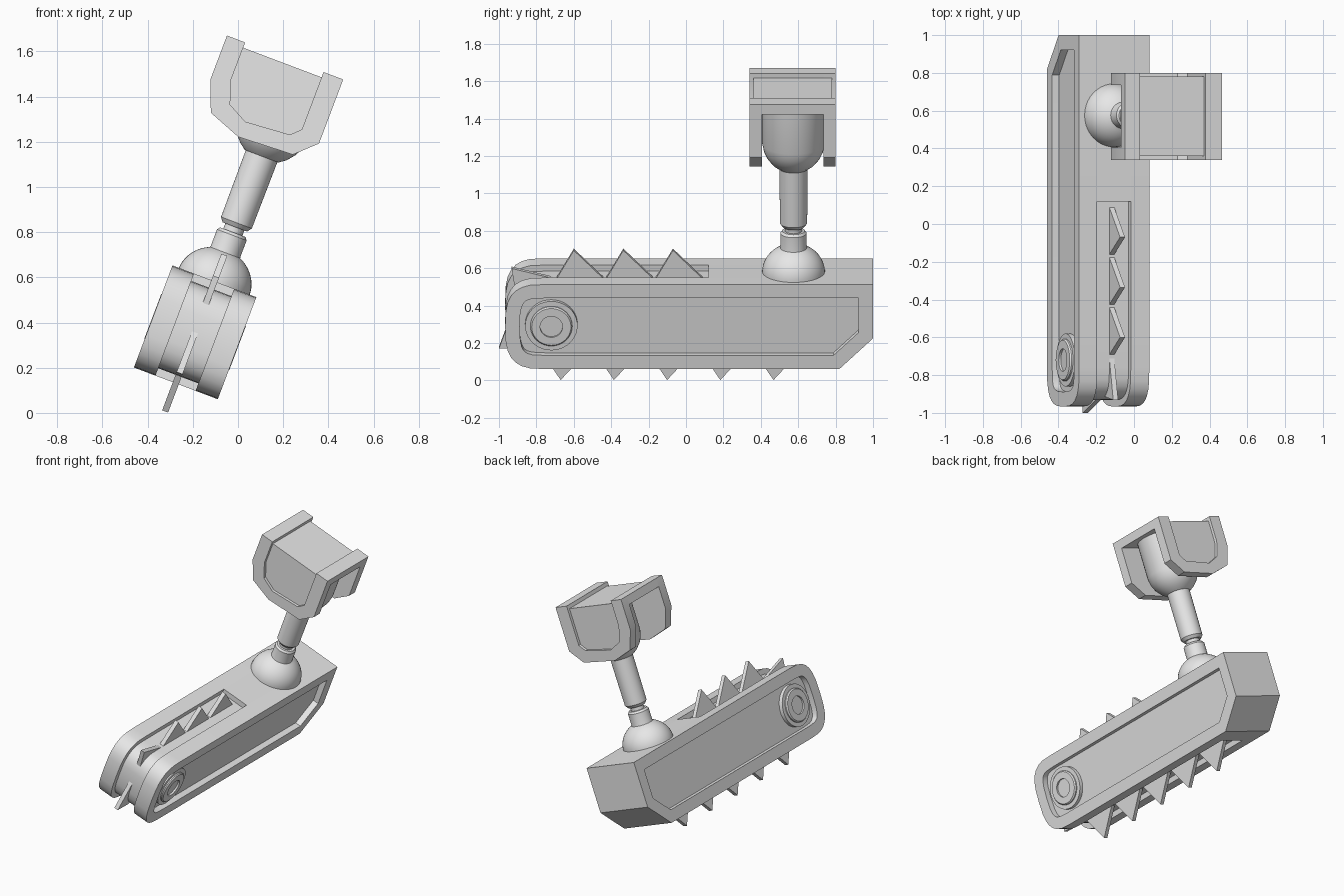
import bpy, bmesh, math
from mathutils import Matrix

cube = bpy.data.objects.get("Cube")
if cube:
    bpy.data.objects.remove(cube, do_unlink=True)

grey = bpy.data.materials.new("plain_grey")
grey.use_nodes = True
grey.diffuse_color = (0.8, 0.8, 0.8, 1)
grey.node_tree.nodes["Principled BSDF"].inputs["Base Color"].default_value = (0.8, 0.8, 0.8, 1)

# Everything is built upright, then leaned sideways by this rotation
LEAN = Matrix.Rotation(math.radians(20.7), 4, 'Y')
AXIS = -0.304                    # centre plane of the bar and the arm
TOP, BOTTOM, MID = 0.508, 0.025, 0.2665
parts = []


def finish(name, bm, place=Matrix()):
    bm.transform(LEAN @ place)
    mesh = bpy.data.meshes.new(name)
    bm.to_mesh(mesh)
    bm.free()
    mesh.materials.append(grey)
    obj = bpy.data.objects.new(name, mesh)
    bpy.context.collection.objects.link(obj)
    parts.append(obj)


def prism(name, outline, axis, lo, hi, recess_side=0):
    """Extrude an outline along x or y, optionally sinking a panel into one end."""
    bm = bmesh.new()

    def point(a, b, d):
        return (d, a, b) if axis == 'x' else (a, d, b)
    ends = [[bm.verts.new(point(a, b, d)) for a, b in outline] for d in (lo, hi)]
    caps = [bm.faces.new(ring) for ring in ends]
    n = len(outline)
    for i in range(n):
        j = (i + 1) % n
        bm.faces.new((ends[0][i], ends[0][j], ends[1][j], ends[1][i]))
    bmesh.ops.recalc_face_normals(bm, faces=bm.faces[:])
    if recess_side:
        cap = caps[1] if recess_side > 0 else caps[0]
        bmesh.ops.inset_individual(bm, faces=[cap], thickness=0.078, use_even_offset=True)
        floor = bmesh.ops.extrude_discrete_faces(bm, faces=[cap])["faces"][0]
        bmesh.ops.translate(bm, verts=floor.verts[:], vec=(-0.04 * recess_side, 0, 0))
    finish(name, bm)


def lathe(name, profile, place):
    """Turn a (radius, height) profile around its own z axis."""
    bm = bmesh.new()
    verts = [bm.verts.new((r, 0, h)) for r, h in profile]
    edges = [bm.edges.new(pair) for pair in zip(verts, verts[1:])]
    bmesh.ops.spin(bm, geom=verts + edges, cent=(0, 0, 0), axis=(0, 0, 1),
                   angle=math.tau, steps=40, use_merge=True)
    bmesh.ops.remove_doubles(bm, verts=bm.verts[:], dist=0.0005)
    bmesh.ops.recalc_face_normals(bm, faces=bm.faces[:])
    finish(name, bm, place)


def nose(inset=0):
    """Rounded front end, from top to bottom."""
    pts = []
    for i in range(15):
        t = math.pi * i / 14
        s, c = math.sin(t), math.cos(t)
        y = -0.757 - (0.21 - inset) * abs(s) ** (2 / 3)
        z = MID + (0.2415 - inset) * math.copysign(abs(c) ** (2 / 3), c)
        pts.append((y, z))
    return pts


# Bar: two side plates with sunken panels, and a core with the blade slot
tail = [(0.82, BOTTOM), (1, 0.2), (1, TOP)]
side = nose() + tail
prism("left_side_plate", side, 'x', -0.21, -0.105, 1)
prism("right_side_plate", side, 'x', -0.502, -0.40, -1)
slot = 0.035
core = [(0.12, TOP), (0.12, TOP - slot)] + nose(slot) + [(0.66, BOTTOM + slot), (0.66, BOTTOM)] + tail
prism("slotted_core", core, 'x', -0.40, -0.21)

# Wheel hubs inside the side panels
hub = [(0, 0.03), (0.06, 0.03), (0.06, 0.042), (0.105, 0.042), (0.112, 0.034),
       (0.112, 0.026), (0.14, 0.026), (0.14, -0.01)]
for label, x, sign in (("left", -0.145, 1), ("right", -0.462, -1)):
    lathe(label + "_hub", hub, Matrix.Translation((x, -0.72, MID)) @
          Matrix.Rotation(sign * math.pi / 2, 4, 'Y'))


# Saw teeth running around the slot
def tooth(name, outline):
    prism(name, outline, 'x', AXIS - 0.014, AXIS + 0.014)


for i in range(3):
    y = -0.695 + 0.265 * i
    tooth(f"top_tooth_{i + 1}", [(y, 0.465), (y + 0.095, 0.633), (y + 0.26, 0.465)])
for i in range(5):
    y = -0.67 + 0.2845 * i
    tooth(f"bottom_tooth_{i + 1}", [(y - 0.11, 0.065), (y, -0.108), (y + 0.15, 0.065)])
tooth("upper_nose_tooth", [(-0.70, 0.47), (-0.932, 0.53), (-0.91, 0.38)])
tooth("lower_nose_tooth", [(-0.92, 0.30), (-1.0, 0.073), (-0.87, 0.07)])

# Domed joint, arm and bowl
dome = [(0.168 * math.cos(a), TOP - 0.005 + 0.155 * math.sin(a))
        for a in (math.radians(6.5 * k) for k in range(11))]
stand = Matrix.Translation((AXIS, 0.575, 0))
lathe("joint_dome", dome + [(0.07, 0.65), (0.07, 0.727), (0.06, 0.74), (0.045, 0.74),
                            (0.045, 0.78)], stand)
lathe("arm", [(0, 0.765), (0.058, 0.765), (0.073, 0.785), (0.075, 1.13), (0, 1.13)], stand)
lathe("bowl", [(0, 1.095), (0.08, 1.1), (0.11, 1.122), (0.14, 1.158), (0.158, 1.195),
               (0.168, 1.24), (0.168, 1.5)], stand)

# Head: U-shaped cheeks with sunken panels, bridged by a slab with raised edges
outer = [(-0.636, 1.545), (-0.636, 1.336), (-0.582, 1.2), (-0.431, 1.143),
         (-0.177, 1.155), (-0.086, 1.242), (-0.086, 1.545)]
inner = [(-0.55, 1.52), (-0.55, 1.369), (-0.515, 1.264), (-0.426, 1.217),
         (-0.22, 1.233), (-0.179, 1.274), (-0.179, 1.52)]
rim = outer + [(-0.179, 1.545)] + inner[:0:-1] + [(-0.55, 1.545)]
rim[8:9] = [(-0.179, 1.52)]
for label, lo, hi, p_lo, p_hi in (("front", 0.34, 0.405, 0.36, 0.405),
                                  ("back", 0.735, 0.80, 0.735, 0.78)):
    prism(label + "_cheek_rim", rim, 'y', lo, hi)
    prism(label + "_cheek_panel", inner, 'y', p_lo, p_hi)
bridge = [(-0.636, 1.487), (-0.086, 1.487), (-0.086, 1.545), (-0.179, 1.545),
          (-0.179, 1.52), (-0.55, 1.52), (-0.55, 1.545), (-0.636, 1.545)]
prism("head_bridge", bridge, 'y', 0.405, 0.735)

# Smooth the round parts and keep hard edges
bpy.ops.object.select_all(action='DESELECT')
for obj in parts:
    obj.select_set(True)
bpy.context.view_layer.objects.active = parts[0]
bpy.ops.object.shade_smooth_by_angle(angle=math.radians(30))
